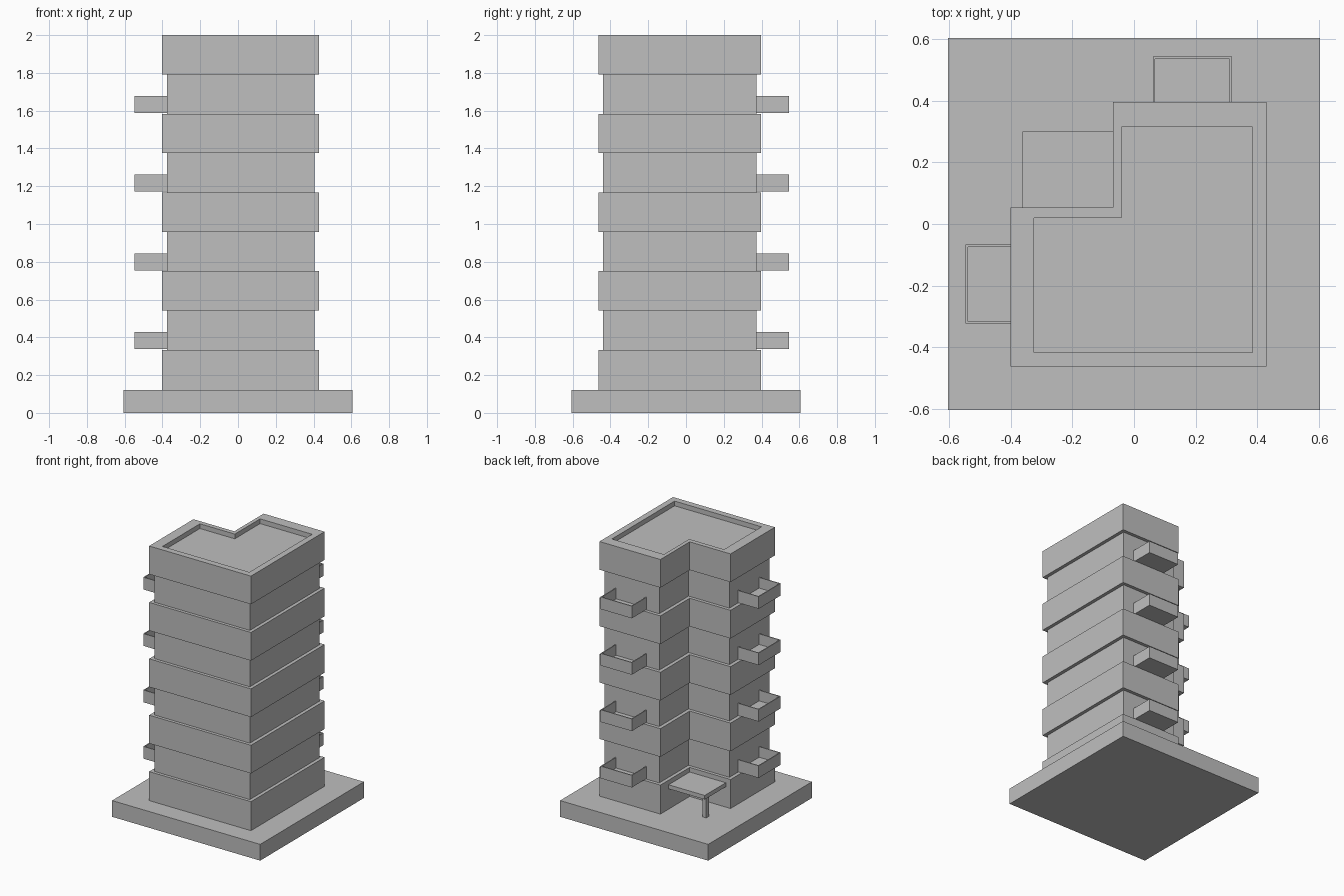
import bpy
import bmesh

cube = bpy.data.objects.get("Cube")
if cube:
    bpy.data.objects.remove(cube, do_unlink=True)

# Single concrete colour
concrete = bpy.data.materials.new("concrete_grey")
concrete.use_nodes = True
GREY = (0.52, 0.52, 0.52, 1.0)
concrete.diffuse_color = GREY
concrete.node_tree.nodes["Principled BSDF"].inputs["Base Color"].default_value = GREY


def finish(bm, name):
    bmesh.ops.recalc_face_normals(bm, faces=bm.faces[:])
    mesh = bpy.data.meshes.new(name)
    bm.to_mesh(mesh)
    bm.free()
    mesh.materials.append(concrete)
    obj = bpy.data.objects.new(name, mesh)
    bpy.context.scene.collection.objects.link(obj)
    return obj


def add_box(bm, x, y, z):
    """Add a box spanning three (low, high) ranges."""
    verts = bmesh.ops.create_cube(bm, size=1)["verts"]
    for v in verts:
        v.co = [r[0] + (r[1] - r[0]) * (c + 0.5) for r, c in zip((x, y, z), v.co)]


def box(name, x, y, z):
    bm = bmesh.new()
    add_box(bm, x, y, z)
    return finish(bm, name)


def l_shape(x0, x1, y0, y1, nx, ny):
    """L-shaped outline whose back right corner is notched at (nx, ny)."""
    return [(x0, y0), (x1, y0), (x1, y1), (nx, y1), (nx, ny), (x0, ny)]


def stack(name, levels):
    """Bridge (outline, z) levels in order and cap both ends."""
    bm = bmesh.new()
    loops = [[bm.verts.new((x, y, z)) for x, y in outline] for outline, z in levels]
    for a, b in zip(loops, loops[1:]):
        for i in range(len(a)):
            j = (i + 1) % len(a)
            bm.faces.new((a[i], a[j], b[j], b[i]))
    bm.faces.new(loops[0])
    bm.faces.new(loops[-1])
    return finish(bm, name)


wide = l_shape(-0.402, 0.43, -0.463, 0.396, -0.068, 0.054)
narrow = l_shape(-0.376, 0.405, -0.44, 0.372, -0.042, 0.03)
recess = l_shape(-0.325, 0.385, -0.417, 0.315, -0.04, 0.02)

# Ground plinth
BASE = 0.12
box("plinth", (-0.605, 0.605), (-0.605, 0.605), (0, BASE))

# Alternating wide and narrow floors, the top one with a sunken roof
FLOORS = 9
step = (2 - 0.126) / FLOORS
for i in range(FLOORS):
    low = 0.126 + i * step if i else BASE
    high = 0.126 + (i + 1) * step
    outline = narrow if i % 2 else wide
    levels = [(outline, low), (outline, high)]
    if i == FLOORS - 1:
        levels += [(recess, high), (recess, high - 0.035)]
    stack(f"floor_{i + 1}", levels)


# Balconies: a thin floor and three parapet walls
def balcony(name, x, y, z, open_side):
    t = 0.007
    bm = bmesh.new()
    add_box(bm, x, y, (z, z + 0.012))
    walls = {
        "left": ((x[1] - t, x[1]), y),
        "right": ((x[0], x[0] + t), y),
        "back": (x, (y[1] - t, y[1])),
        "front": (x, (y[0], y[0] + t)),
    }
    for side, (wx, wy) in walls.items():
        if side != open_side:
            add_box(bm, wx, wy, (z, z + 0.09))
    finish(bm, name)


for k in range(4):
    z = 0.338 + k * 2 * step
    balcony(f"right_balcony_{k + 1}", (-0.547, -0.37), (-0.324, -0.067), z, "left")
    balcony(f"back_balcony_{k + 1}", (0.062, 0.318), (0.367, 0.544), z, "front")

# Entrance canopy in the notch, on one post
box("entrance_canopy", (-0.363, -0.066), (0.052, 0.3), (0.27, 0.3))
box("canopy_post", (-0.354, -0.324), (0.24, 0.27), (BASE, 0.275))
